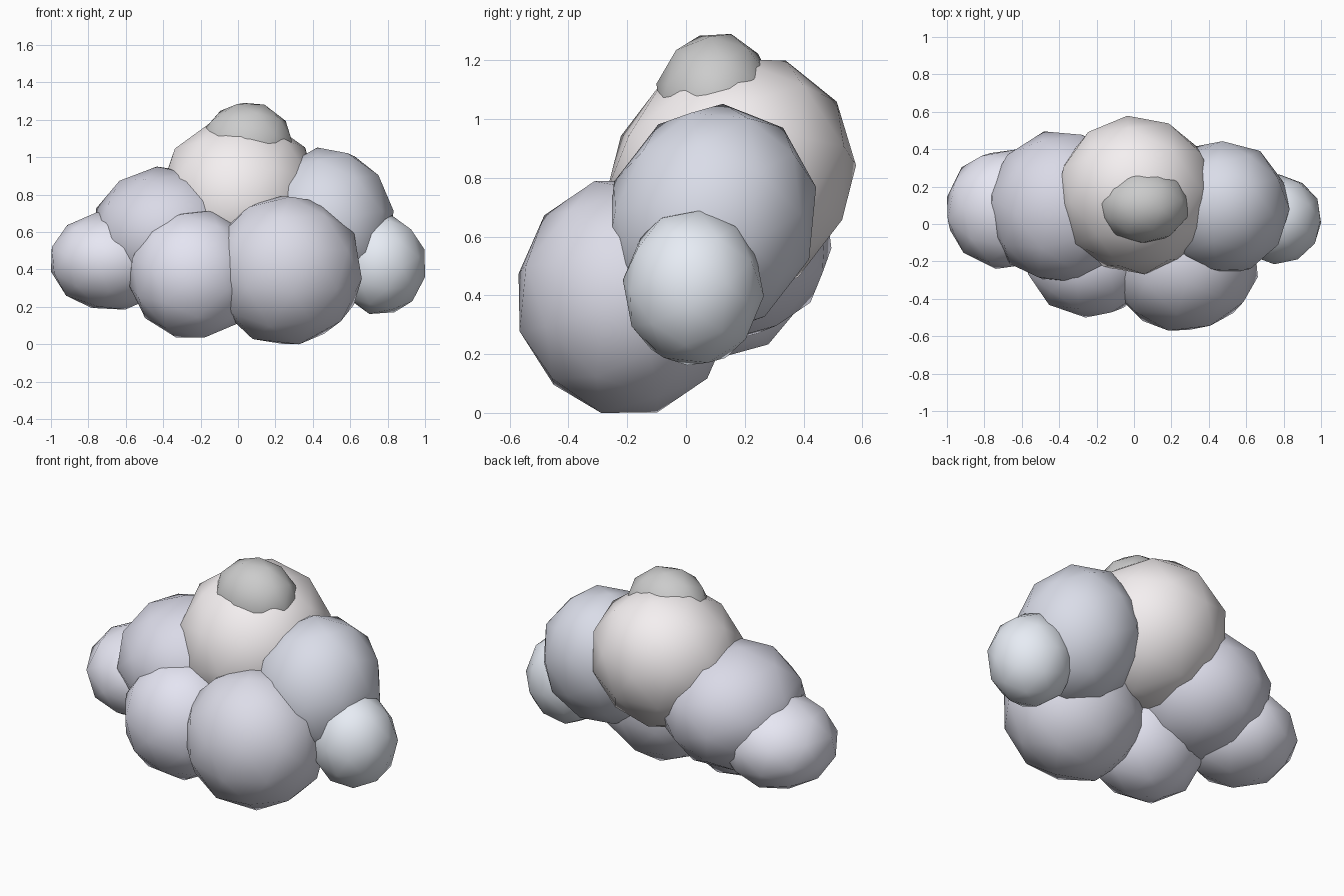
import bpy, bmesh
from mathutils import Euler, Vector

if "Cube" in bpy.data.objects:
    bpy.data.objects.remove(bpy.data.objects["Cube"])

# name, centre, half extents, tilt, backward lean, colour
PUFFS = [
    ("puff_left_end",    (-0.68, 0.08, 0.445), (0.32, 0.32, 0.26),     (0.3, 0.2, 0.5),   0.0,  (0.80, 0.80, 0.90)),
    ("puff_right_end",   (0.763, 0.025, 0.425), (0.237, 0.24, 0.263),  (0.5, 0.1, 0.2),   0.0,  (0.80, 0.84, 0.91)),
    ("puff_left",        (-0.38, 0.09, 0.59),  (0.395, 0.405, 0.36),   (0.2, 0.4, 0.9),   0.0,  (0.70, 0.70, 0.80)),
    ("puff_right",       (0.475, 0.087, 0.655), (0.357, 0.348, 0.397), (0.3, 0.3, 0.1),   0.07, (0.70, 0.72, 0.81)),
    ("puff_front_left",  (-0.235, -0.185, 0.375), (0.347, 0.315, 0.34), (0.3, 0.0, 1.2),  0.0,  (0.78, 0.78, 0.89)),
    ("puff_front_right", (0.26, -0.205, 0.395), (0.402, 0.365, 0.395), (0.25, -0.15, 0.7), 0.0, (0.72, 0.72, 0.81)),
    ("puff_centre",      (0.01, 0.155, 0.80),  (0.43, 0.42, 0.405),    (-0.35, 0.1, 0.4), 0.09, (0.91, 0.87, 0.88)),
    ("puff_top",         (0.05, 0.10, 1.06),   (0.24, 0.20, 0.23),     (-0.25, 0.1, 0.6), 0.0,  (0.95, 0.92, 0.94)),
]


def add_puff(name, centre, half, tilt, lean, colour):
    """Low-poly tilted ball fitted to the given half extents."""
    bm = bmesh.new()
    bmesh.ops.create_icosphere(bm, subdivisions=2, radius=1)
    rot = Euler(tilt).to_matrix()
    for v in bm.verts:
        v.co = rot @ v.co
    reach = [max(abs(v.co[i]) for v in bm.verts) for i in range(3)]
    for v in bm.verts:
        v.co = Vector(v.co[i] / reach[i] * half[i] for i in range(3))
        v.co.y += lean * v.co.z
    for f in bm.faces:
        f.smooth = True
    mesh = bpy.data.meshes.new(name)
    bm.to_mesh(mesh)
    bm.free()
    mat = bpy.data.materials.new(name + "_colour")
    mat.diffuse_color = (*colour, 1)
    mat.use_nodes = True
    mat.node_tree.nodes["Principled BSDF"].inputs["Base Color"].default_value = mat.diffuse_color
    mesh.materials.append(mat)
    ob = bpy.data.objects.new(name, mesh)
    ob.location = centre
    bpy.context.collection.objects.link(ob)


for puff in PUFFS:
    add_puff(*puff)
